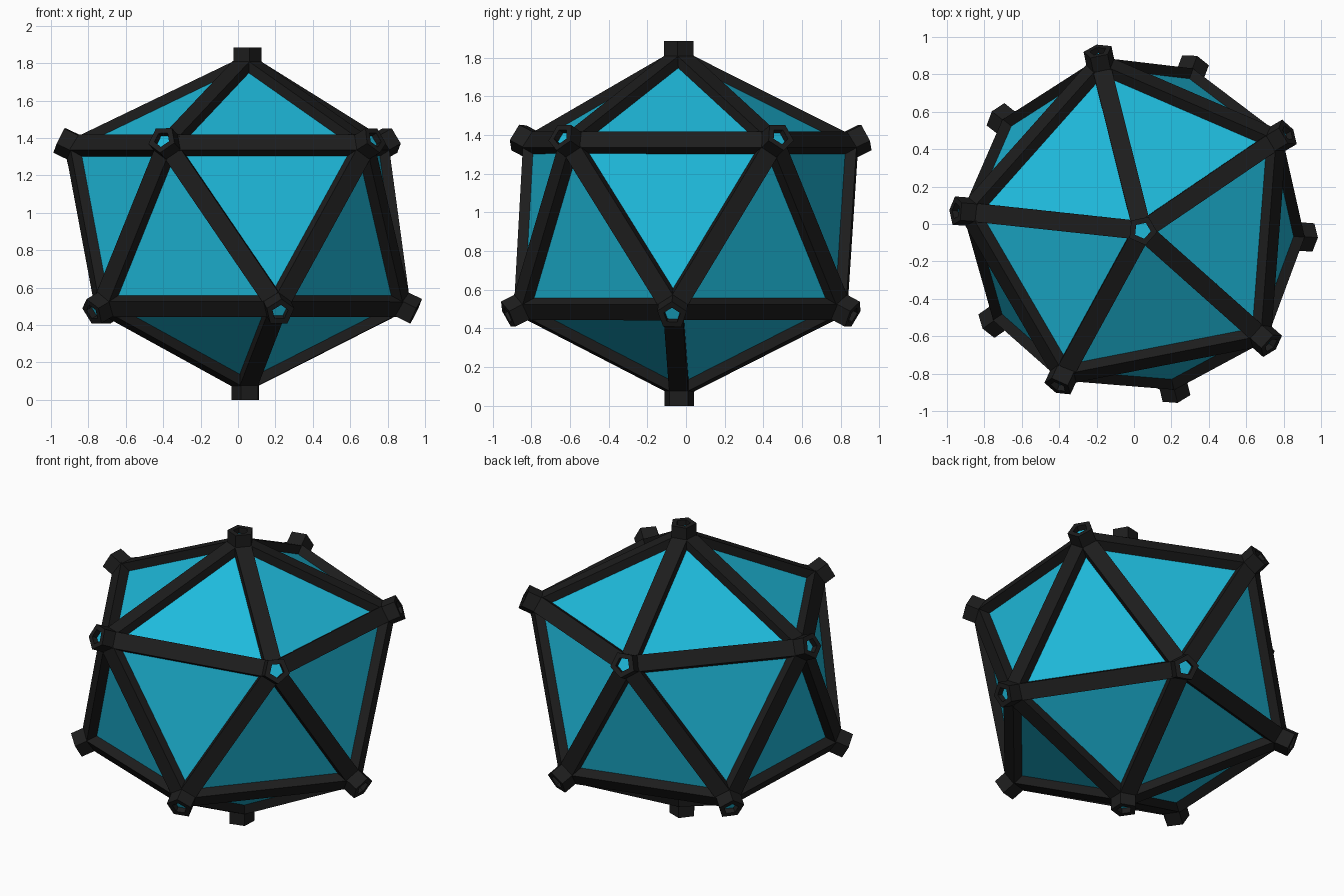
import bpy, bmesh, math
from mathutils import Vector, Matrix

if "Cube" in bpy.data.objects:
    bpy.data.objects.remove(bpy.data.objects["Cube"])

TOP, HIGH, LOW = 1.885, 1.393, 0.467
CENTRE = Vector((0, 0, 0.935))
CAP_R, HOLE_R, CAP_H = 0.08, 0.045, 0.12
SINK = 0.085            # cap rim to body corner
STRUT_W, STRUT_UP, STRUT_DOWN = 0.1, 0.037, 0.04

# Rim centres of the slightly uneven twenty-sided body
upper = [(.822, .487), (-.193, .925), (-.953, .07), (-.406, -.87), (.733, -.647)]
lower = [(.948, -.072), (.325, .865), (-.732, .58), (-.78, -.54), (.225, -.922)]
rims = [Vector((.045, -.035, TOP)), Vector((.045, -.035, 0))]
rims += [Vector((x, y, HIGH)) for x, y in upper]
rims += [Vector((x, y, LOW)) for x, y in lower]
axes = [Vector((0, 0, 1)), Vector((0, 0, -1))]
axes += [(p - CENTRE).normalized() for p in rims[2:]]


def material(name, colour):
    m = bpy.data.materials.new(name)
    m.diffuse_color = colour
    m.use_nodes = True
    m.node_tree.nodes["Principled BSDF"].inputs["Base Color"].default_value = m.diffuse_color
    return m


def finish(bm, name, mat):
    bmesh.ops.recalc_face_normals(bm, faces=bm.faces)
    me = bpy.data.meshes.new(name)
    bm.to_mesh(me)
    bm.free()
    me.materials.append(mat)
    bpy.context.collection.objects.link(bpy.data.objects.new(name, me))


teal = material("teal", (0.013, 0.49, 0.71, 1))
black = material("black", (0.012, 0.012, 0.012, 1))

# Faceted core
core = bmesh.new()
corners = [core.verts.new(p - a * SINK) for p, a in zip(rims, axes)]
bmesh.ops.convex_hull(core, input=core.verts)
bmesh.ops.recalc_face_normals(core, faces=core.faces)
core.normal_update()

# Square struts along every edge
struts = bmesh.new()
for e in core.edges:
    a, b = (v.co for v in e.verts)
    along = (b - a).normalized()
    out = sum((f.normal for f in e.link_faces), Vector())
    out = (out - along * out.dot(along)).normalized()
    side = out.cross(along)
    size = Vector(((b - a).length - 0.1, STRUT_W, STRUT_UP + STRUT_DOWN))
    rot = Matrix((along, side, out)).transposed().to_4x4()
    mid = (a + b) / 2 + out * (STRUT_UP - STRUT_DOWN) / 2
    bmesh.ops.create_cube(struts, size=1, matrix=Matrix.Translation(mid) @ rot
                          @ Matrix.Diagonal((*size, 1)))

# Hollow five-sided caps with a recessed plug, flats facing the struts
caps, plugs = bmesh.new(), bmesh.new()
for v, rim, axis in zip(corners, rims, axes):
    ref = v.link_edges[0].other_vert(v).co - v.co
    ref = (ref - axis * ref.dot(axis)).normalized()
    side = axis.cross(ref)

    def ring(bm, r, depth):
        return [bm.verts.new(rim - axis * depth + r * (ref * math.cos(t) + side * math.sin(t)))
                for t in (math.radians(36 + 72 * i) for i in range(5))]

    loops = [ring(caps, CAP_R, CAP_H), ring(caps, CAP_R, 0),
             ring(caps, HOLE_R, 0), ring(caps, HOLE_R, CAP_H)]
    for k in range(4):
        p, q = loops[k], loops[(k + 1) % 4]
        for i in range(5):
            j = (i + 1) % 5
            caps.faces.new((p[i], p[j], q[j], q[i]))
    floor, base = ring(plugs, HOLE_R, 0.035), ring(plugs, HOLE_R, CAP_H)
    plugs.faces.new(floor)
    plugs.faces.new(base[::-1])
    for i in range(5):
        j = (i + 1) % 5
        plugs.faces.new((floor[i], base[i], base[j], floor[j]))

finish(core, "core", teal)
finish(struts, "edge_struts", black)
finish(caps, "corner_caps", black)
finish(plugs, "cap_plugs", teal)
